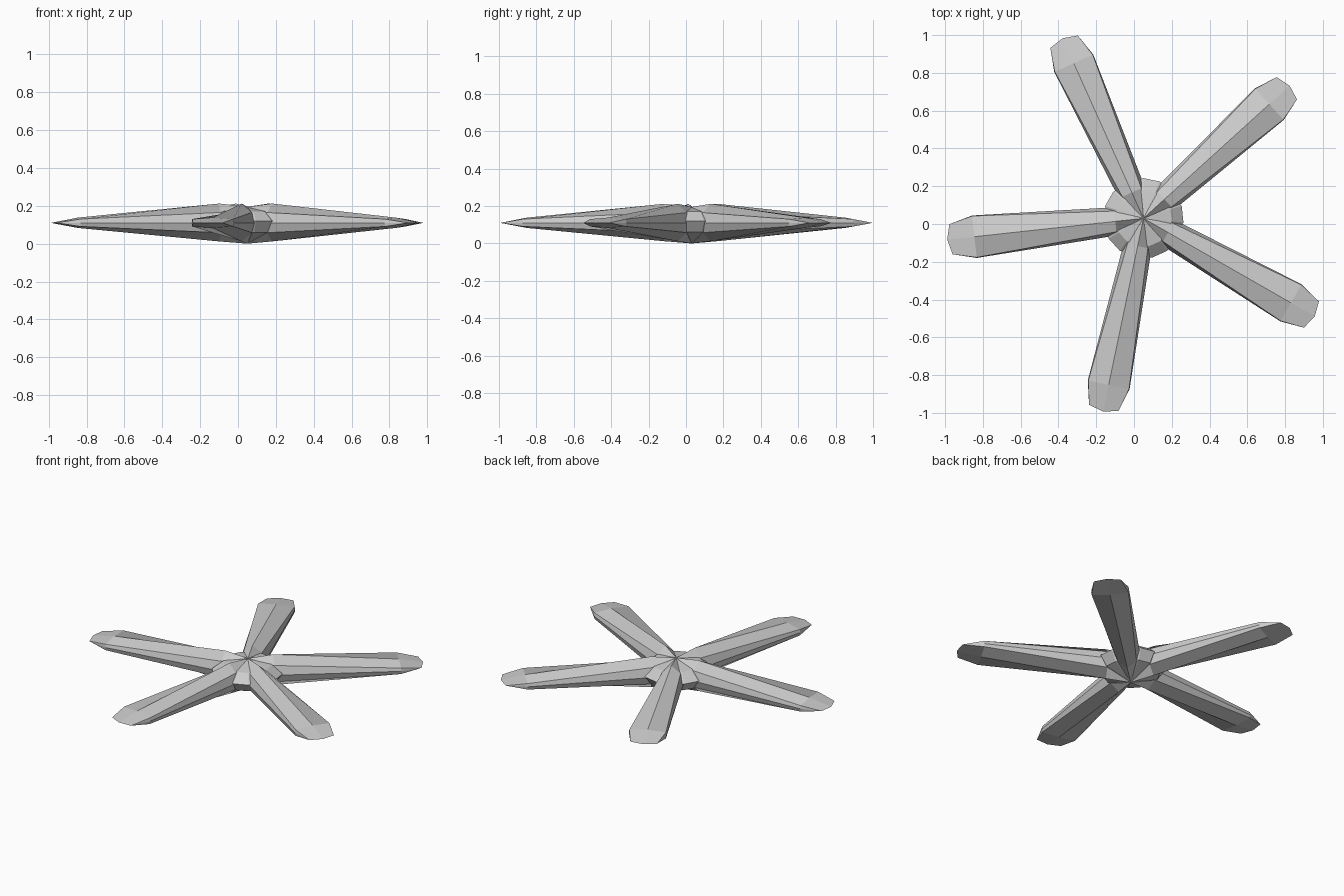
import bpy, bmesh
from math import radians, cos, sin
from mathutils import Matrix

if "Cube" in bpy.data.objects:
    bpy.data.objects.remove(bpy.data.objects["Cube"])

CENTRE = (0.05, 0.03, 0.0)
MID = 0.11
FIRST = 42.2


def finish(name, bm):
    bmesh.ops.recalc_face_normals(bm, faces=bm.faces)
    me = bpy.data.meshes.new(name)
    bm.to_mesh(me)
    bm.free()
    ob = bpy.data.objects.new(name, me)
    bpy.context.collection.objects.link(ob)
    return ob


def bridge(bm, a, b):
    n = len(a)
    for i in range(n):
        j = (i + 1) % n
        bm.faces.new((a[i], a[j], b[j], b[i]))


# Arm: ridged eight-sided section, widening and thinning to a wedge tip
def section(bm, u, v_sh, v_eq, ridge, z_sh, low_ridge, z_low):
    pts = [(0, ridge), (v_sh, z_sh), (v_eq, MID), (v_sh, z_low),
           (0, low_ridge), (-v_sh, z_low), (-v_eq, MID), (-v_sh, z_sh)]
    return [bm.verts.new((u, v, z)) for v, z in pts]


def make_arm(name, angle):
    bm = bmesh.new()
    top = bm.verts.new((0, 0, 0.195))
    bottom = bm.verts.new((0, 0, 0.0))
    root = section(bm, 0.15, 0.055, 0.075, 0.212, 0.165, 0.012, 0.058)
    end = section(bm, 0.90, 0.110, 0.113, 0.138, 0.130, 0.083, 0.091)
    bridge(bm, root, end)
    # root closes onto a vertical line through the hub
    core = bm.verts.new((0, 0, MID))
    inner = [top, top, core, bottom, bottom, bottom, core, top]
    for i in range(8):
        j = (i + 1) % 8
        face = [root[i], root[j], inner[j]]
        if inner[i] is not inner[j]:
            face.append(inner[i])
        bm.faces.new(face)
    # wedge tip
    left, mid, right = [bm.verts.new((u, v, MID)) for u, v in
                        ((1.025, 0.08), (1.045, 0.0), (1.025, -0.08))]
    for f in ((0, 1, left, mid), (1, 2, left), (2, 3, left), (3, 4, mid, left),
              (4, 5, right, mid), (5, 6, right), (6, 7, right), (7, 0, mid, right)):
        bm.faces.new([end[k] if isinstance(k, int) else k for k in f])
    bm.transform(Matrix.Translation(CENTRE) @ Matrix.Rotation(radians(angle), 4, 'Z'))
    return finish(name, bm)


for i in range(5):
    make_arm(f"arm_{i + 1}", FIRST + 72 * i)

# Hub: faceted boss filling the gaps between the arms
bm = bmesh.new()
angles = [radians(FIRST + 72 * i + s) for i in range(5) for s in (-24, 24)]
rings = [[bm.verts.new((r * cos(a), r * sin(a), z)) for a in angles]
         for r, z in ((0.15, 0.17), (0.213, 0.12), (0.17, 0.06))]
for a, b in zip(rings, rings[1:]):
    bridge(bm, a, b)
for ring, z in ((rings[0], 0.193), (rings[-1], 0.003)):
    apex = bm.verts.new((0, 0, z))
    for k in range(10):
        bm.faces.new((ring[k], ring[(k + 1) % 10], apex))
bm.transform(Matrix.Translation(CENTRE))
finish("hub", bm)
